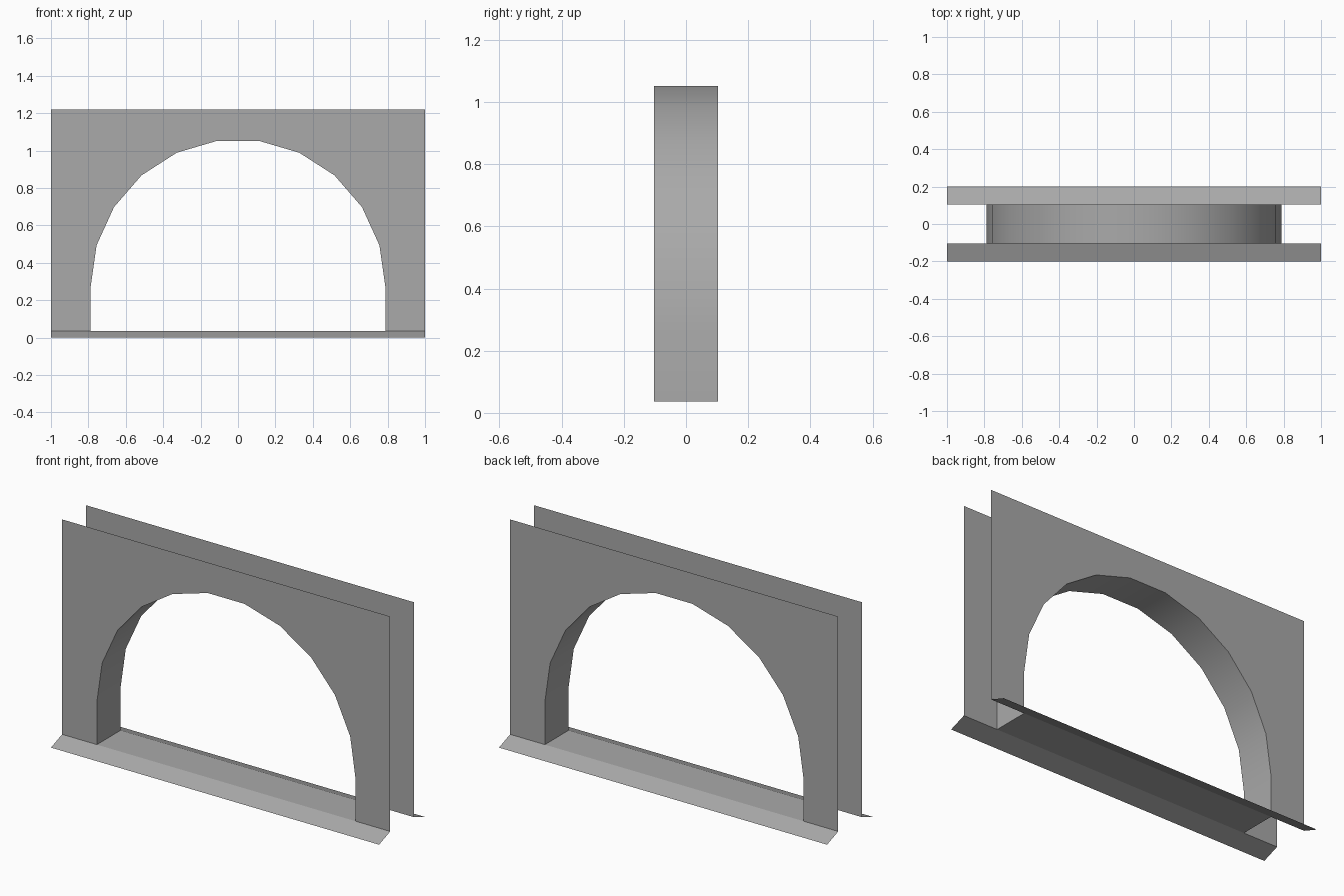
import bpy
import math

cube = bpy.data.objects.get("Cube")
if cube:
    bpy.data.objects.remove(cube, do_unlink=True)

HALF_WIDTH, HEIGHT = 1.0, 1.22
HALF_GAP, SKIRT_Y = 0.103, 0.2
BASE_Z = 0.036
RADIUS, SPRING_Z, SEGMENTS = 0.788, 0.272, 11

# One plain grey for everything
grey = bpy.data.materials.new("plain grey")
grey.use_nodes = True
grey.diffuse_color = (0.4, 0.4, 0.4, 1)
grey.node_tree.nodes["Principled BSDF"].inputs["Base Color"].default_value = grey.diffuse_color


def make_part(name, verts, faces):
    mesh = bpy.data.meshes.new(name)
    mesh.from_pydata(verts, [], faces)
    mesh.materials.append(grey)
    mesh.update()
    part = bpy.data.objects.new(name, mesh)
    bpy.context.collection.objects.link(part)
    return part


# Opening outline, from the left foot over the arch to the right foot
arch = [(RADIUS, BASE_Z)]
for i in range(SEGMENTS + 1):
    a = math.pi * i / SEGMENTS
    arch.append((RADIUS * math.cos(a), SPRING_Z + RADIUS * math.sin(a)))
arch.append((-RADIUS, BASE_Z))

# Thin walls and sloping skirts, front and back
outline = arch + [(-HALF_WIDTH, BASE_Z), (-HALF_WIDTH, HEIGHT),
                  (HALF_WIDTH, HEIGHT), (HALF_WIDTH, BASE_Z)]
for side, label in ((-1, "front"), (1, "back")):
    y = side * HALF_GAP
    loop = list(range(len(outline)))
    make_part(label + "_wall", [(x, y, z) for x, z in outline],
              [loop[::-side]])
    skirt = [(-HALF_WIDTH, y, BASE_Z), (HALF_WIDTH, y, BASE_Z),
             (HALF_WIDTH, side * SKIRT_Y, 0), (-HALF_WIDTH, side * SKIRT_Y, 0)]
    make_part(label + "_skirt", skirt, [[0, 1, 2, 3][::side]])

# Lining that joins the two walls around the opening
count = len(arch)
lining = make_part(
    "arch_lining",
    [(x, y, z) for y in (-HALF_GAP, HALF_GAP) for x, z in arch],
    [(i, i + 1, count + i + 1, count + i) for i in range(count - 1)])
lining.data.polygons.foreach_set("use_smooth", [True] * (count - 1))

# Floor of the passage
make_part("passage_floor",
          [(-RADIUS, -HALF_GAP, BASE_Z), (RADIUS, -HALF_GAP, BASE_Z),
           (RADIUS, HALF_GAP, BASE_Z), (-RADIUS, HALF_GAP, BASE_Z)],
          [(0, 1, 2, 3)])
